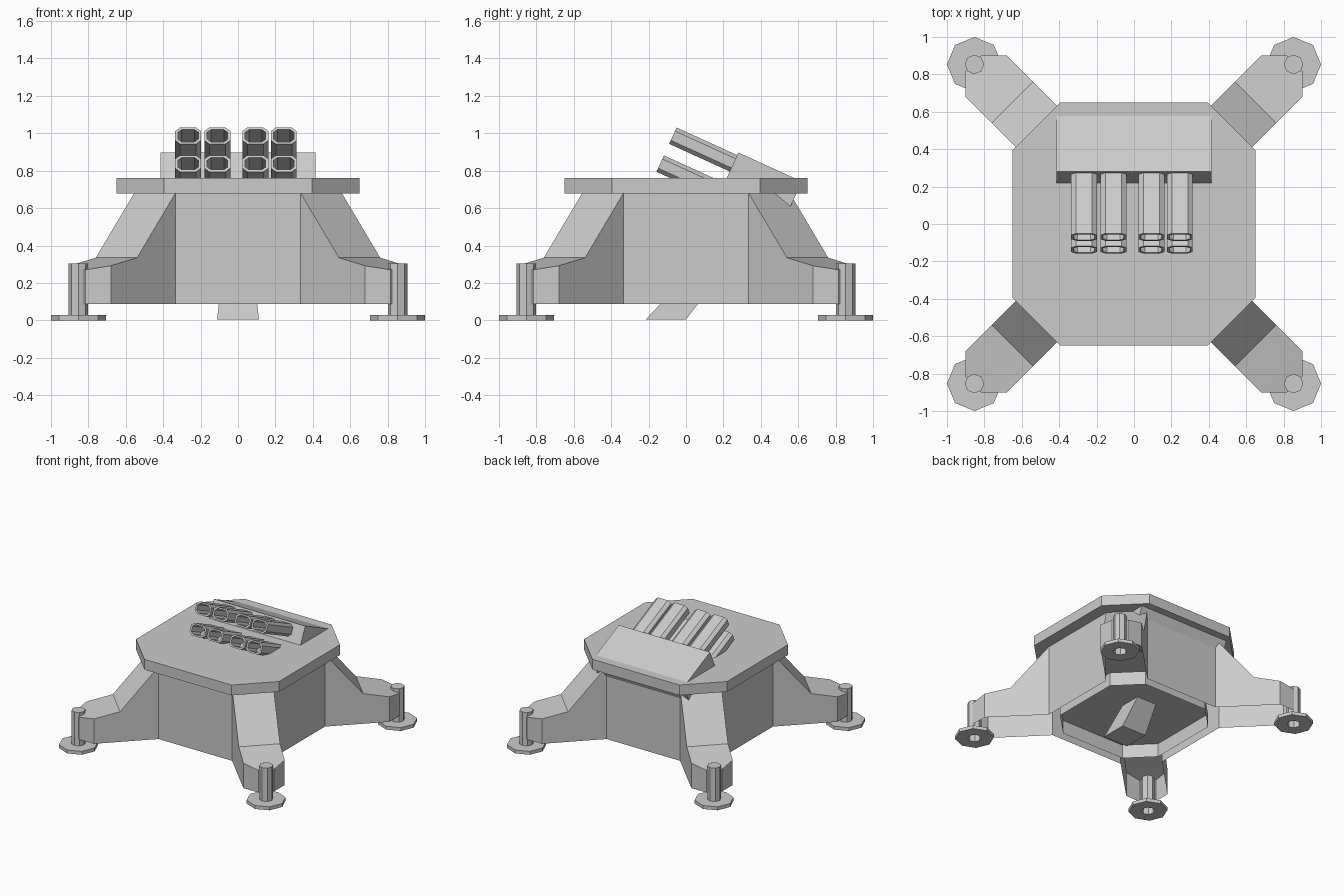
import bpy, bmesh
from math import pi, cos, sin, radians, sqrt
from mathutils import Vector

if "Cube" in bpy.data.objects:
    bpy.data.objects.remove(bpy.data.objects["Cube"])


def make(name, sections, cap_start=True, cap_end=True, skip=()):
    """Loft equal-length point rings into a flat-shaded object; skip drops sides."""
    bm = bmesh.new()
    rings = [[bm.verts.new(p) for p in ring] for ring in sections]
    n = len(rings[0])
    for a, b in zip(rings, rings[1:]):
        for i in range(n):
            if i not in skip:
                j = (i + 1) % n
                bm.faces.new((a[i], a[j], b[j], b[i]))
    if cap_start:
        bm.faces.new(rings[0][::-1])
    if cap_end:
        bm.faces.new(rings[-1])
    bmesh.ops.recalc_face_normals(bm, faces=bm.faces[:])
    mesh = bpy.data.meshes.new(name)
    bm.to_mesh(mesh)
    bm.free()
    ob = bpy.data.objects.new(name, mesh)
    bpy.context.collection.objects.link(ob)
    return ob


def octagon(hx, hy, cx, cy):
    """Rectangle with cut corners: half sizes hx, hy; corners start at cx, cy."""
    return [(cx, -hy), (hx, -cy), (hx, cy), (cx, hy),
            (-cx, hy), (-hx, cy), (-hx, -cy), (-cx, -hy)]


def at_z(ring, z, k=1.0):
    return [(x * k, y * k, z) for x, y in ring]


def circle(cx, cy, r, n, z):
    return [(cx + r * cos(2 * pi * i / n), cy + r * sin(2 * pi * i / n), z) for i in range(n)]


# Deck slab
deck = octagon(0.65, 0.65, 0.395, 0.395)
make("deck", [at_z(deck, 0.677), at_z(deck, 0.762)])

# Outer body walls, open underneath and open into the legs at the cut corners
hull = octagon(0.555, 0.555, 0.335, 0.335)
make("body", [at_z(hull, 0.68), at_z(hull, 0.087)], False, False, skip=(0, 2, 4, 6))

# Inner tray with a recessed ceiling, seen from below
make("belly_tray", [at_z(hull, 0.087, 0.87), at_z(hull, 0.2, 0.87)], cap_start=False)

# Four diagonal legs, hollow underneath, each with a post and a foot pad
stations = [(0.629, 0.156, 0.68), (0.919, 0.156, 0.335),
            (1.117, 0.156, 0.292), (1.214, 0.06, 0.27)]
for sx in (-1, 1):
    for sy in (-1, 1):
        tag = ("front" if sy < 0 else "back") + ("_left" if sx < 0 else "_right")

        def diag(s, w, z):
            return (sx * (s + w) / sqrt(2), sy * (s - w) / sqrt(2), z)

        make(tag + "_leg", [[diag(s, -w, 0.087), diag(s, w, 0.087), diag(s, w, z), diag(s, -w, z)]
                            for s, w, z in stations], cap_start=False, skip=(0,))
        c = (sx * 0.853, sy * 0.853)
        make(tag + "_post", [circle(*c, 0.052, 8, z) for z in (0.0, 0.303)], cap_start=False)
        make(tag + "_foot", [circle(*c, r, 8, z) for r, z in
                             ((0.052, 0.0), (0.147, 0.0), (0.147, 0.028), (0.052, 0.028))],
             False, False)

# Launcher axes: backwards along the tilt, and upwards across it
tilt = radians(24.5)
back = Vector((0, cos(tilt), -sin(tilt)))
up = Vector((0, sin(tilt), cos(tilt)))

# Launcher housing sunk into the deck
top_front = Vector((0, 0.28, 0.897))
make("launcher_housing", [[Vector((x, 0, 0)) + top_front + back * b - up * u
                           for b, u in ((0, 0), (0.373, 0), (0.373, 0.32), (0, 0.32))]
                          for x in (-0.415, 0.415)])

# Two rows of four hollow tubes
outer = octagon(0.069, 0.048, 0.043, 0.027)
inner = octagon(0.055, 0.036, 0.034, 0.02)
for row, (y, z) in {"upper": (-0.07, 0.987), "lower": (-0.138, 0.838)}.items():
    for i, x in enumerate((-0.267, -0.11, 0.093, 0.245)):
        def ring(shape, depth):
            o = Vector((x, y, z)) + back * depth
            return [o + Vector((a, 0, 0)) + up * b for a, b in shape]

        make(f"{row}_tube_{i + 1}", [ring(outer, 0.40), ring(outer, 0), ring(inner, 0),
                                     ring(inner, 0.33)], cap_start=False)

# Slanted chute hanging below the body
make("chute", [[(-w, y0, z), (w, y0, z), (w, y1, z), (-w, y1, z)]
               for w, y0, y1, z in ((0.112, -0.215, 0.0, 0.005), (0.09, -0.03, 0.15, 0.2))])
